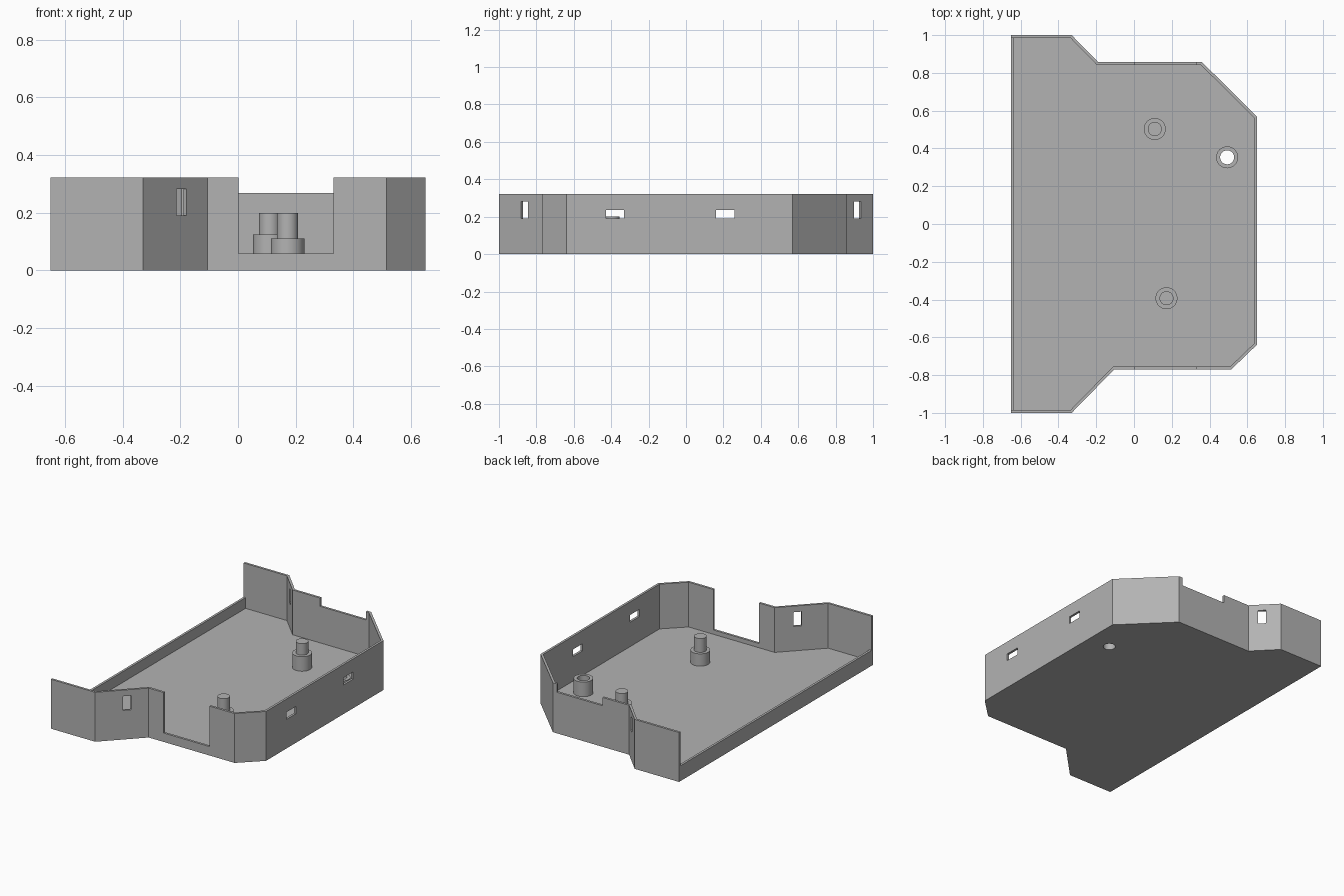
import bpy, bmesh, math
from mathutils import Vector, Matrix

cube = bpy.data.objects.get("Cube")
if cube:
    bpy.data.objects.remove(cube, do_unlink=True)

HEIGHT, FLOOR, WALL = 0.322, 0.03, 0.015
LOW_WALL = 0.1

grey = bpy.data.materials.new("plain grey")
grey.use_nodes = True
colour = (0.45, 0.45, 0.45, 1)
grey.diffuse_color = colour
grey.node_tree.nodes["Principled BSDF"].inputs["Base Color"].default_value = colour


def make_object(name, bm):
    bmesh.ops.recalc_face_normals(bm, faces=bm.faces)
    mesh = bpy.data.meshes.new(name)
    bm.to_mesh(mesh)
    bm.free()
    mesh.materials.append(grey)
    obj = bpy.data.objects.new(name, mesh)
    bpy.context.collection.objects.link(obj)
    return obj


def prism(name, points, z0, z1):
    bm = bmesh.new()
    face = bm.faces.new([bm.verts.new((x, y, z0)) for x, y in points])
    top = bmesh.ops.extrude_face_region(bm, geom=[face])["geom"]
    verts = [v for v in top if isinstance(v, bmesh.types.BMVert)]
    bmesh.ops.translate(bm, verts=verts, vec=(0, 0, z1 - z0))
    return make_object(name, bm)


def box(name, centre, size, angle=0):
    bm = bmesh.new()
    matrix = (Matrix.Translation(centre) @ Matrix.Rotation(angle, 4, "Z")
              @ Matrix.Diagonal((*size, 1)))
    bmesh.ops.create_cube(bm, size=1, matrix=matrix)
    return make_object(name, bm)


def lathe(name, x, y, profile, closed=False):
    # Revolve a radius/height profile about a vertical axis
    bm = bmesh.new()
    verts = [bm.verts.new((r, 0, z)) for r, z in profile]
    edges = [bm.edges.new(p) for p in zip(verts, verts[1:])]
    if closed:
        edges.append(bm.edges.new((verts[-1], verts[0])))
    bmesh.ops.spin(bm, geom=verts + edges, cent=(0, 0, 0), axis=(0, 0, 1),
                   angle=math.tau, steps=40, use_duplicate=False)
    bmesh.ops.remove_doubles(bm, verts=bm.verts, dist=0.0005)
    bmesh.ops.translate(bm, verts=bm.verts, vec=(x, y, 0))
    return make_object(name, bm)


def inset(points, amount):
    # Move every side of a counter-clockwise outline inwards
    result = []
    for i, p in enumerate(points):
        p = Vector(p)
        a = (p - Vector(points[i - 1])).normalized()
        b = (Vector(points[(i + 1) % len(points)]) - p).normalized()
        na, nb = Vector((-a.y, a.x)), Vector((-b.y, b.x))
        result.append(tuple(p + (na + nb) * amount / (1 + na.dot(nb))))
    return result


def cut(target, cutter):
    mod = target.modifiers.new("cut", "BOOLEAN")
    mod.operation, mod.solver, mod.object = "DIFFERENCE", "EXACT", cutter
    bpy.context.view_layer.objects.active = target
    bpy.ops.object.modifier_apply(modifier=mod.name)
    bpy.data.objects.remove(cutter, do_unlink=True)


def smooth(obj):
    bpy.ops.object.select_all(action="DESELECT")
    obj.select_set(True)
    bpy.context.view_layer.objects.active = obj
    bpy.ops.object.shade_smooth_by_angle(angle=math.radians(30))


# Tray: floor and walls
outline = [(-0.65, -1), (-0.33, -1), (-0.105, -0.77), (0.515, -0.77),
           (0.65, -0.64), (0.65, 0.57), (0.36, 0.857), (-0.19, 0.857),
           (-0.33, 1), (-0.65, 1)]
tray = prism("tray", outline, 0, HEIGHT)
cut(tray, prism("cavity", inset(outline, WALL), FLOOR, 0.5))

# Low wall along one long side
cut(tray, box("low_side", (-0.66, 0, LOW_WALL + 0.25),
              (0.1, 2 * (1 - WALL), 0.5)))

# Deep opening in front wall, shallow one in back wall
for y, sill in ((-0.765, 0.058), (0.85, 0.268)):
    cut(tray, box("opening", (0.167, y, sill + 0.25), (0.33, 0.1, 0.5)))

# Windows in the opposite long side
for y in (-0.38, 0.21):
    cut(tray, box("window", (0.65, y, 0.213), (0.1, 0.098, 0.047)))

# Upright slots in the slanted walls
for x, y, side in ((-0.195, -0.865, 1), (-0.25, 0.915, -1)):
    cut(tray, box("slot", (x, y, 0.236), (0.05, 0.1, 0.092),
                  side * math.radians(45.5)))

# Screw hole and its hollow post
OUTER, INNER = 0.058, 0.037
hole_x, hole_y = 0.493, 0.353
cut(tray, lathe("hole", hole_x, hole_y,
                [(0, -0.1), (INNER, -0.1), (INNER, 0.2), (0, 0.2)]))
smooth(tray)
smooth(lathe("hollow_post", hole_x, hole_y,
             [(INNER, FLOOR), (OUTER, FLOOR), (OUTER, 0.125), (INNER, 0.125)],
             closed=True))

# Stepped posts with locating pins
for name, x, y, shoulder in (("back_post", 0.11, 0.503, 0.125),
                             ("front_post", 0.172, -0.393, 0.11)):
    smooth(lathe(name, x, y, [(0, FLOOR), (OUTER, FLOOR), (OUTER, shoulder),
                              (INNER, shoulder), (INNER, 0.2), (0, 0.2)]))
